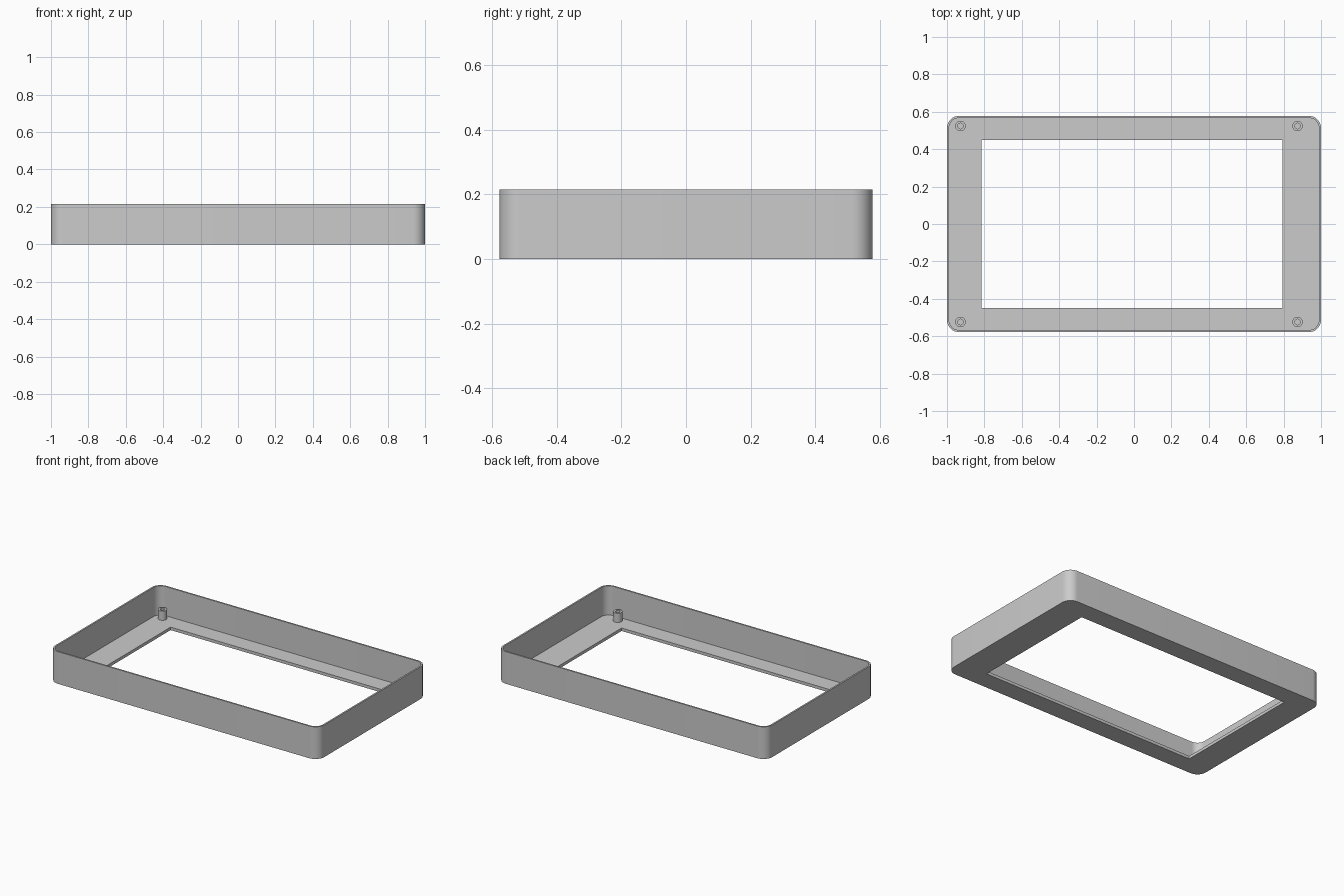
import bpy
import bmesh
from math import pi, cos, sin

default = bpy.data.objects.get("Cube")
if default:
    bpy.data.objects.remove(default, do_unlink=True)

HALF_X, HALF_Y, HEIGHT = 1.0, 0.578, 0.216
WALL, FLOOR, RADIUS = 0.011, 0.02, 0.065

grey = bpy.data.materials.new("plain_grey")
grey.use_nodes = True
colour = (0.6, 0.6, 0.6, 1)
grey.diffuse_color = colour
grey.node_tree.nodes["Principled BSDF"].inputs["Base Color"].default_value = colour


def ring(bm, points, z):
    return [bm.verts.new((x, y, z)) for x, y in points]


def rounded_rect(inset, steps=10):
    r = RADIUS - inset
    cx, cy = HALF_X - RADIUS, HALF_Y - RADIUS
    points = []
    for i, (sx, sy) in enumerate([(1, 1), (-1, 1), (-1, -1), (1, -1)]):
        for k in range(steps + 1):
            a = (i + k / steps) * pi / 2
            points.append((sx * cx + r * cos(a), sy * cy + r * sin(a)))
    return points


def circle(x, y, r, n=32):
    return [(x + r * cos(2 * pi * k / n), y + r * sin(2 * pi * k / n)) for k in range(n)]


def band(bm, a, b):
    for i in range(len(a)):
        j = (i + 1) % len(a)
        bm.faces.new((a[i], a[j], b[j], b[i]))


def fill_between(bm, outer, inner):
    # flat face with a hole
    edges = []
    for loop in (outer, inner):
        for i, v in enumerate(loop):
            w = loop[(i + 1) % len(loop)]
            edges.append(bm.edges.get((v, w)) or bm.edges.new((v, w)))
    bmesh.ops.triangle_fill(bm, use_beauty=True, edges=edges)


def finish(bm, name):
    bmesh.ops.recalc_face_normals(bm, faces=bm.faces)
    mesh = bpy.data.meshes.new(name)
    bm.to_mesh(mesh)
    bm.free()
    mesh.materials.append(grey)
    obj = bpy.data.objects.new(name, mesh)
    bpy.context.collection.objects.link(obj)
    bpy.ops.object.select_all(action="DESELECT")
    obj.select_set(True)
    bpy.context.view_layer.objects.active = obj
    bpy.ops.object.shade_smooth_by_angle(angle=pi / 6)
    return obj


# Frame: thin rounded wall around a floor with a rectangular window
bm = bmesh.new()
outer, inner = rounded_rect(0), rounded_rect(WALL)
window = [(-0.816, -0.45), (0.794, -0.45), (0.794, 0.45), (-0.816, 0.45)]
shell = [ring(bm, outer, 0), ring(bm, outer, HEIGHT),
         ring(bm, inner, HEIGHT), ring(bm, inner, FLOOR)]
for a, b in zip(shell, shell[1:]):
    band(bm, a, b)
low, high = ring(bm, window, 0), ring(bm, window, FLOOR)
band(bm, low, high)
fill_between(bm, shell[0], low)
fill_between(bm, shell[3], high)
finish(bm, "frame")

# Hollow screw posts standing on the floor near each corner
for side, x in (("right", -0.928), ("left", 0.874)):
    for end, y in (("front", -0.524), ("back", 0.524)):
        bm = bmesh.new()
        wide, bore = circle(x, y, 0.028), circle(x, y, 0.015)
        top = FLOOR + 0.062
        loops = [ring(bm, wide, FLOOR), ring(bm, wide, top),
                 ring(bm, bore, top), ring(bm, bore, FLOOR + 0.002)]
        for a, b in zip(loops, loops[1:]):
            band(bm, a, b)
        bm.faces.new(loops[-1])
        finish(bm, f"screw_post_{end}_{side}")
